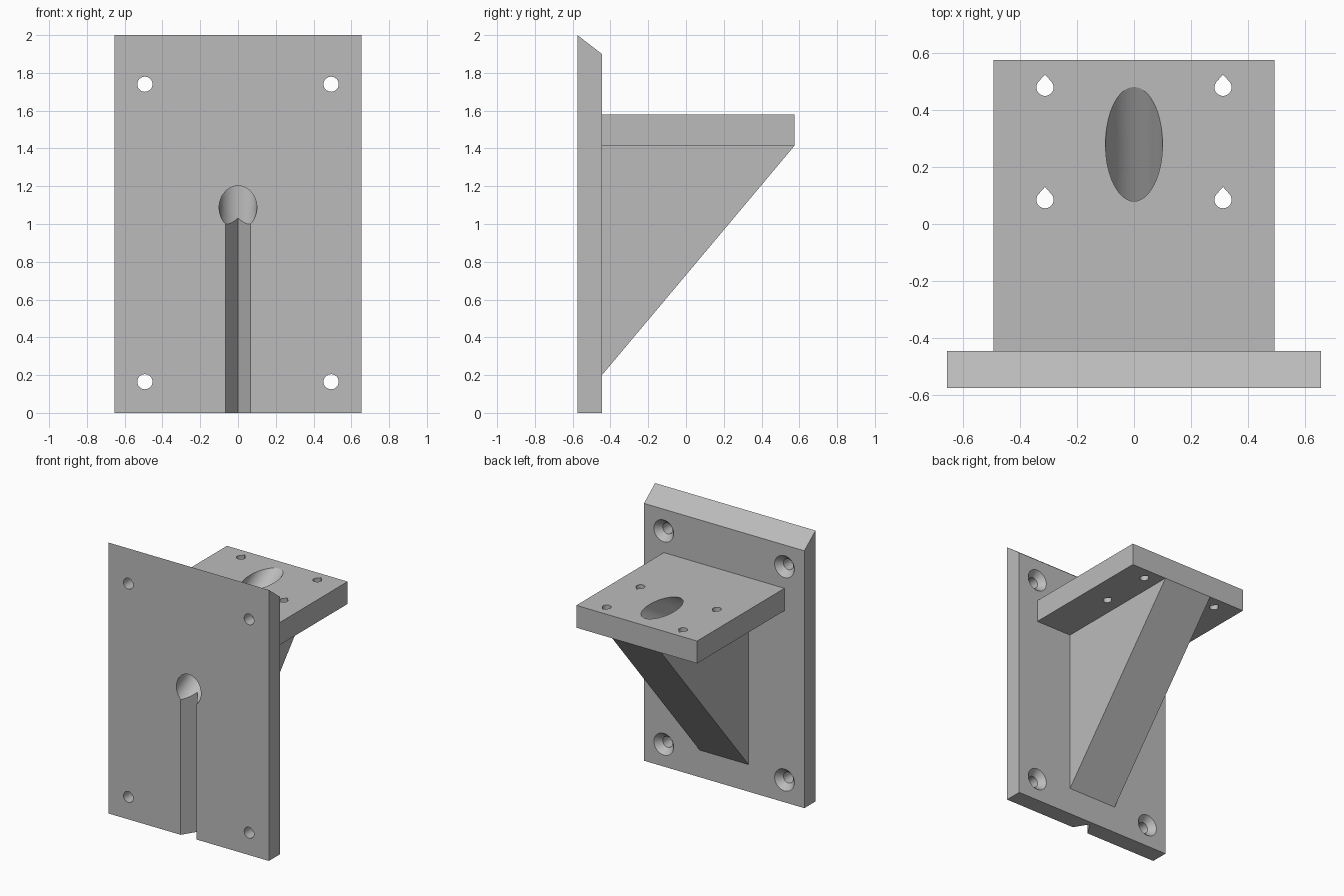
import bpy, bmesh, math
from mathutils import Vector

if "Cube" in bpy.data.objects:
    bpy.data.objects.remove(bpy.data.objects["Cube"])

GREY = (0.5, 0.5, 0.5, 1)
mat = bpy.data.materials.new("plain grey")
mat.use_nodes = True
mat.diffuse_color = GREY
mat.node_tree.nodes["Principled BSDF"].inputs["Base Color"].default_value = GREY


def add_object(name, bm):
    bmesh.ops.recalc_face_normals(bm, faces=bm.faces[:])
    mesh = bpy.data.meshes.new(name)
    bm.to_mesh(mesh)
    bm.free()
    mesh.materials.append(mat)
    obj = bpy.data.objects.new(name, mesh)
    bpy.context.collection.objects.link(obj)
    return obj


def prism(name, points, direction):
    """Extrude a planar outline along a vector."""
    bm = bmesh.new()
    face = bm.faces.new([bm.verts.new(p) for p in points])
    out = bmesh.ops.extrude_face_region(bm, geom=[face], use_keep_orig=True)
    moved = [g for g in out["geom"] if isinstance(g, bmesh.types.BMVert)]
    bmesh.ops.translate(bm, verts=moved, vec=direction)
    return add_object(name, bm)


def side_prism(name, outline, half):
    """Extrude a (y, z) outline symmetrically across x."""
    return prism(name, [(-half, y, z) for y, z in outline], (2 * half, 0, 0))


def cone(name, start, end, r1, r2, sides=32):
    a, b = Vector(start), Vector(end)
    bm = bmesh.new()
    bmesh.ops.create_cone(bm, cap_ends=True, segments=sides, radius1=r1,
                          radius2=r2, depth=(b - a).length)
    turn = (b - a).to_track_quat("Z", "Y").to_matrix().to_4x4()
    bmesh.ops.transform(bm, matrix=turn, verts=bm.verts[:])
    bmesh.ops.translate(bm, verts=bm.verts[:], vec=(a + b) / 2)
    return add_object(name, bm)


def cut(target, cutters):
    for c in cutters:
        mod = target.modifiers.new("cut", "BOOLEAN")
        mod.operation = "DIFFERENCE"
        mod.solver = "EXACT"
        mod.object = c
    bpy.context.view_layer.update()
    evaluated = target.evaluated_get(bpy.context.evaluated_depsgraph_get())
    mesh = bpy.data.meshes.new_from_object(evaluated)
    target.modifiers.clear()
    target.data = mesh


FRONT, BACK, END = -0.575, -0.445, 0.575
SHELF_LOW, SHELF_TOP = 1.415, 1.58

# Solid parts
wall_plate = side_prism("wall_plate", [(FRONT, 0), (BACK, 0), (BACK, 1.9), (FRONT, 2)], 0.655)
shelf = side_prism("shelf", [(BACK, SHELF_LOW), (END, SHELF_LOW),
                             (END, SHELF_TOP), (BACK, SHELF_TOP)], 0.493)
strut = side_prism("strut", [(BACK, 0.2), (END, SHELF_LOW), (BACK, SHELF_LOW)], 0.2)

# Slanted cable tunnel through all parts
middle = Vector((0, 0.28, SHELF_TOP))
slope = Vector((0, math.cos(math.pi / 6), 0.5))
tunnel = cone("tunnel_cutter", middle - slope * 1.3, middle + slope * 0.5, 0.1, 0.1, 64)

# V groove running down from the tunnel mouth
tip = FRONT + 0.105
groove = prism("groove_cutter", [(-0.078, FRONT - 0.02, -0.1), (0.078, FRONT - 0.02, -0.1),
                                 (0, tip, -0.1)], (0, 0, 1.18))

# Countersunk wall screws and teardrop shelf holes
wall_cutters, shelf_cutters = [tunnel, groove], [tunnel]
for side in (-1, 1):
    for z in (0.165, 1.74):
        x = side * 0.493
        wall_cutters.append(cone("bore_cutter", (x, FRONT - 0.1, z), (x, BACK + 0.1, z), 0.04, 0.04))
        wall_cutters.append(cone("sink_cutter", (x, BACK - 0.05, z), (x, BACK + 0.01, z), 0.035, 0.09))
    for y in (0.085, 0.479):
        x, r = side * 0.312, 0.03
        angles = [math.radians(135 + 270 * i / 24) for i in range(25)]
        drop = [(x + r * math.cos(a), y + r * math.sin(a), 1.3) for a in angles]
        drop.append((x, y + r * 1.5, 1.3))
        shelf_cutters.append(prism("drop_cutter", drop, (0, 0, 0.4)))

cut(wall_plate, wall_cutters)
cut(shelf, shelf_cutters)
cut(strut, [tunnel])
for c in set(wall_cutters + shelf_cutters):
    bpy.data.objects.remove(c)

# Smooth bores, sharp edges elsewhere
bpy.ops.object.select_all(action="DESELECT")
for obj in (wall_plate, shelf, strut):
    obj.select_set(True)
    bpy.context.view_layer.objects.active = obj
bpy.ops.object.shade_smooth_by_angle(angle=math.radians(25))
